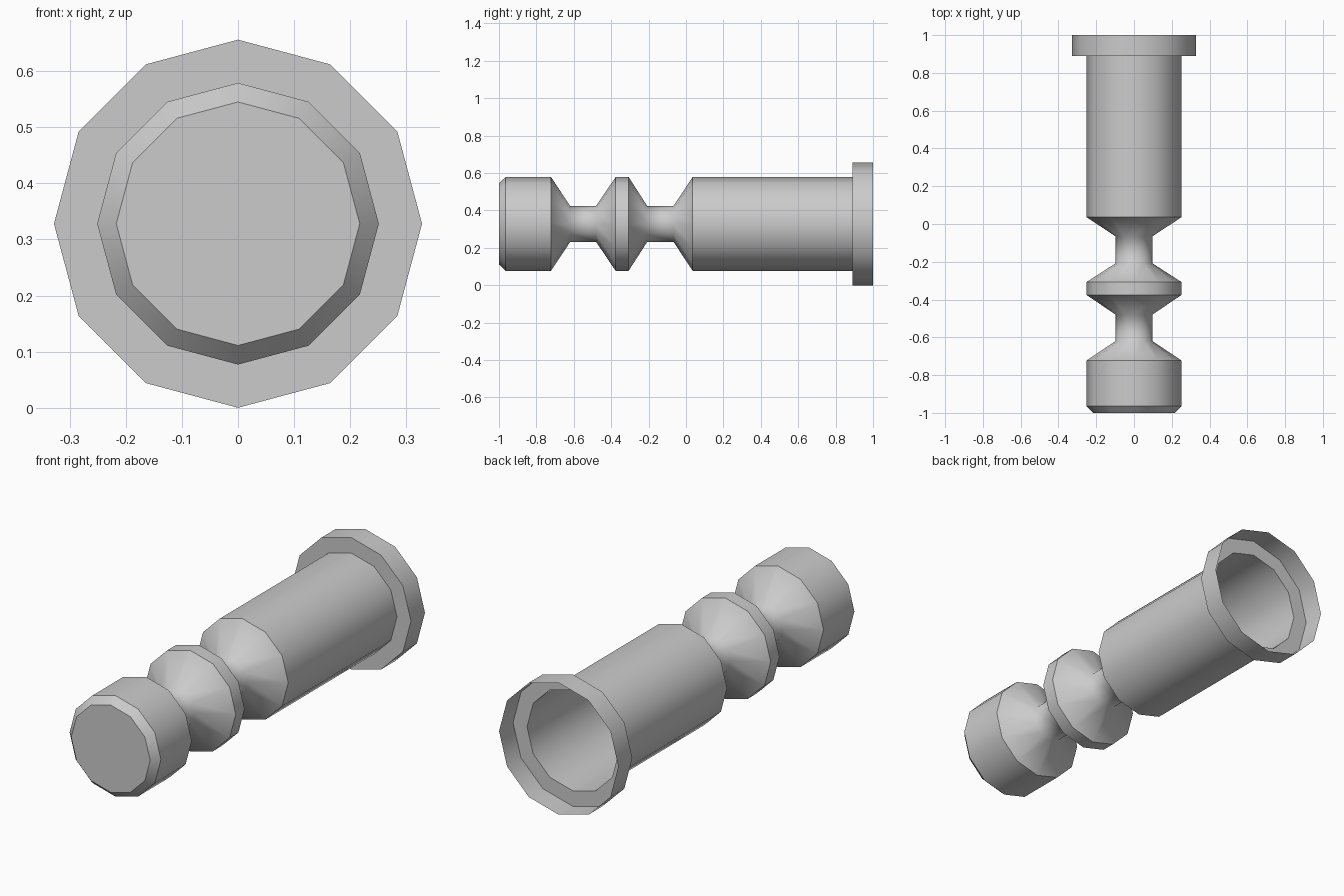
import bpy, bmesh, math

if "Cube" in bpy.data.objects:
    bpy.data.objects.remove(bpy.data.objects["Cube"])

SIDES = 12
AXIS_Z = 0.328

# Profile along the axis: (y, radius, sharp ring)
profile = [
    (-1.0, 0.217, True),      # front cap rim
    (-0.964, 0.251, True),    # chamfer
    (-0.722, 0.251, True),    # head block
    (-0.62, 0.097, False),    # first neck
    (-0.48, 0.097, False),
    (-0.376, 0.251, True),    # middle disc
    (-0.307, 0.251, True),
    (-0.208, 0.097, False),   # second neck
    (-0.066, 0.097, False),
    (0.036, 0.251, True),     # long sleeve
    (0.89, 0.251, True),
    (0.89, 0.328, True),      # open flange
    (1.0, 0.328, True),
]


def lathe(name, points):
    bm = bmesh.new()
    rings = []
    for y, r, sharp in points:
        ring = []
        for i in range(SIDES):
            a = 2 * math.pi * i / SIDES
            ring.append(bm.verts.new((r * math.sin(a), y, AXIS_Z + r * math.cos(a))))
        rings.append(ring)
    # Side walls
    for lower, upper in zip(rings, rings[1:]):
        for i in range(SIDES):
            j = (i + 1) % SIDES
            bm.faces.new((lower[i], lower[j], upper[j], upper[i])).smooth = True
    # Closed front, open back
    bm.faces.new(rings[0])
    bmesh.ops.recalc_face_normals(bm, faces=bm.faces[:])
    cap = [f for f in bm.faces if len(f.verts) == SIDES][0]
    if cap.normal.y > 0:
        bmesh.ops.reverse_faces(bm, faces=bm.faces[:])
    # Crisp rings
    for ring, (y, r, sharp) in zip(rings, points):
        if sharp:
            for i in range(SIDES):
                bm.edges.get((ring[i], ring[(i + 1) % SIDES])).smooth = False
    mesh = bpy.data.meshes.new(name)
    bm.to_mesh(mesh)
    bm.free()
    obj = bpy.data.objects.new(name, mesh)
    bpy.context.collection.objects.link(obj)
    return obj


lathe("valve_spool", profile)
